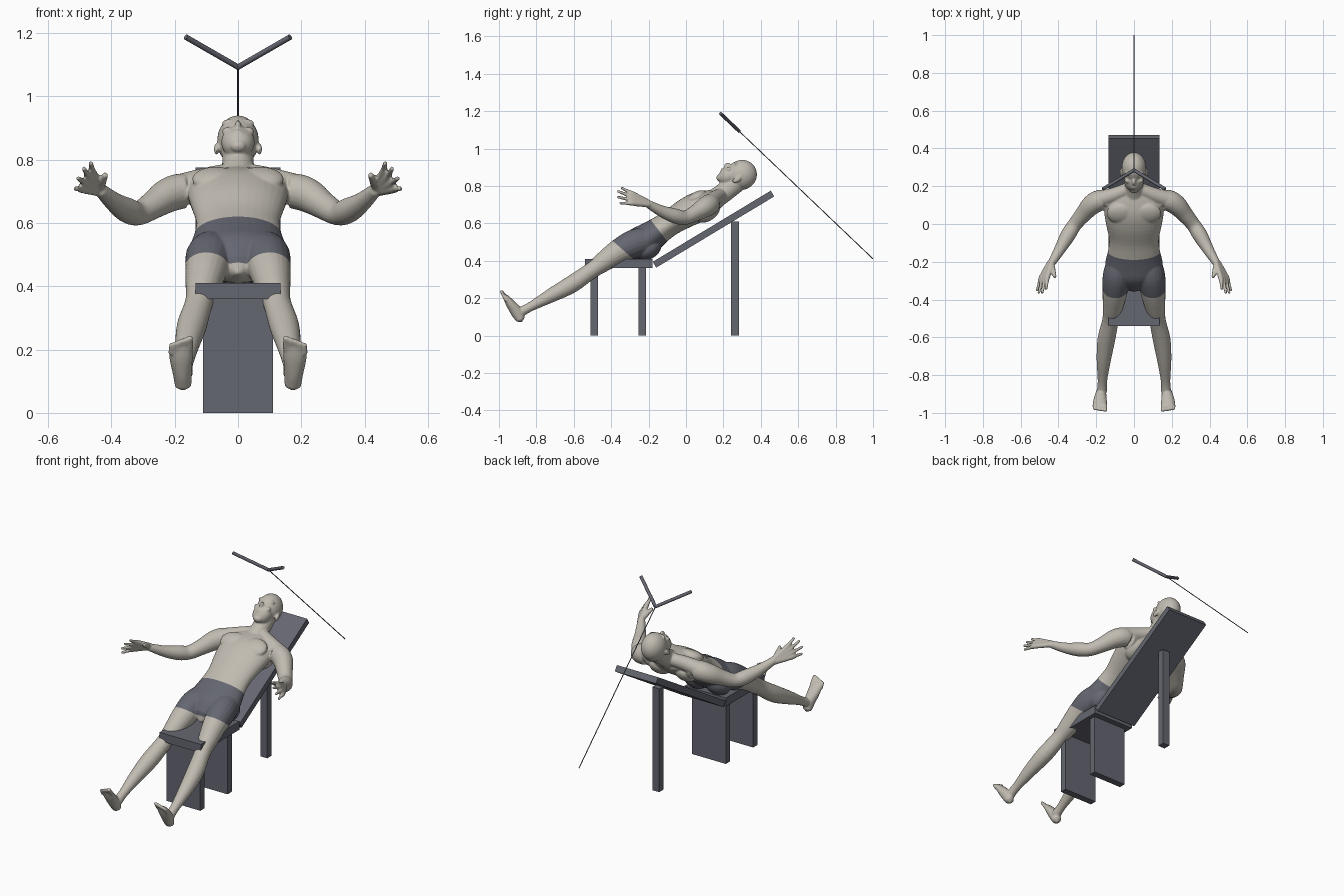
import bpy
import bmesh
from math import sin, cos, pi, atan2
from mathutils import Vector, Matrix

cube = bpy.data.objects.get("Cube")
if cube:
    bpy.data.objects.remove(cube)


def material(name, color):
    m = bpy.data.materials.new(name)
    m.use_nodes = True
    m.diffuse_color = (*color, 1)
    m.node_tree.nodes["Principled BSDF"].inputs["Base Color"].default_value = (*color, 1)
    return m


SKIN = material("pale skin", (0.53, 0.50, 0.44))
SLATE = material("slate grey", (0.13, 0.135, 0.165))


def add_object(name, bm, *mats):
    bmesh.ops.recalc_face_normals(bm, faces=bm.faces)
    me = bpy.data.meshes.new(name)
    bm.to_mesh(me)
    bm.free()
    ob = bpy.data.objects.new(name, me)
    bpy.context.collection.objects.link(ob)
    for m in mats:
        me.materials.append(m)
    return ob


def box(name, center, size, tilt=0.0):
    bm = bmesh.new()
    mat = (Matrix.Translation(center) @ Matrix.Rotation(tilt, 4, 'X')
           @ Matrix.Diagonal((*size, 1)))
    bmesh.ops.create_cube(bm, size=1, matrix=mat)
    return add_object(name, bm, SLATE)


def rod(name, a, b, radius):
    a, b = Vector(a), Vector(b)
    bm = bmesh.new()
    rot = (b - a).to_track_quat('Z', 'Y').to_matrix().to_4x4()
    bmesh.ops.create_cone(bm, cap_ends=True, segments=12, radius1=radius, radius2=radius,
                          depth=(b - a).length, matrix=Matrix.Translation((a + b) / 2) @ rot)
    for f in bm.faces:
        f.smooth = len(f.verts) == 4
    for e in bm.edges:
        e.smooth = all(len(f.verts) == 4 for f in e.link_faces)
    return add_object(name, bm, SLATE)


# Bench: flat seat, sloping back, two panel legs and one rear post
box("seat", (0, -0.36, 0.385), (0.27, 0.36, 0.05))
box("front_panel_leg", (0, -0.49, 0.18), (0.22, 0.04, 0.36))
box("middle_panel_leg", (0, -0.235, 0.18), (0.22, 0.04, 0.36))
box("rear_post", (0, 0.262, 0.305), (0.045, 0.042, 0.61))
box("backrest", (0, 0.147, 0.569), (0.27, 0.737, 0.036), atan2(0.38, 0.63))

# Pull handle with its cable
APEX = (0, 0.285, 1.092)
for side, s in (("left", 1), ("right", -1)):
    rod("handle_" + side, APEX, (s * 0.165, 0.185, 1.187), 0.009)
rod("cable", APEX, (0, 1.0, 0.41), 0.0025)

# The figure is gathered in one mesh, then fused into a single skin
body = bmesh.new()


def catmull(p, t):
    a, b, c, d = p
    return [0.5 * (2 * j + (k - i) * t + (2 * i - 5 * j + 4 * k - l) * t * t
                   + (3 * j - i - 3 * k + l) * t ** 3) for i, j, k, l in zip(a, b, c, d)]


def limb(stations, s=1, steps=4, seg=20):
    """Smooth tube through stations (x, y, z, half width, half depth)."""
    st = [(s * p[0], *p[1:4], p[-1]) for p in stations]
    ext = [st[0]] + st + [st[-1]]
    path = [catmull(ext[i:i + 4], k / steps) for i in range(len(st) - 1) for k in range(steps)]
    path.append(st[-1])
    pos = [Vector(p[:3]) for p in path]
    n = len(pos)
    rings = []
    for i, p in enumerate(path):
        t = (pos[min(i + 1, n - 1)] - pos[max(i - 1, 0)]).normalized()
        side = (Vector((1, 0, 0)) - t * t.x).normalized()
        up = t.cross(side)
        rings.append([body.verts.new(pos[i] + side * cos(a) * p[3] + up * sin(a) * p[4])
                      for a in (2 * pi * k / seg for k in range(seg))])
    for r, q in zip(rings, rings[1:]):
        for k in range(seg):
            body.faces.new((r[k], r[k - 1], q[k - 1], q[k]))
    for ring, i, j in ((rings[0], 0, 1), (rings[-1], -1, -2)):
        out = (pos[i] - pos[j]).normalized()
        tip = body.verts.new(pos[i] + out * min(path[i][3:]) * 0.7)
        for k in range(seg):
            body.faces.new((ring[k], ring[k - 1], tip))


def blob(center, radii, tilt=0.0):
    mat = (Matrix.Translation(center) @ Matrix.Rotation(tilt, 4, 'X')
           @ Matrix.Diagonal((*radii, 1)))
    bmesh.ops.create_uvsphere(body, u_segments=24, v_segments=14, radius=1, matrix=mat)


HEAD = Vector((0, 0.285, 0.85))
LEAN = -1.07


def head_blob(x, face, up, rx, rf, ru):
    """Ellipsoid placed by distance toward the face and toward the crown."""
    blob(HEAD + Matrix.Rotation(LEAN, 3, 'X') @ Vector((x, -face, up)), (rx, rf, ru), LEAN)


# Torso and neck
limb([(0, -0.33, 0.455, 0.06, 0.05), (0, -0.27, 0.485, 0.138, 0.082),
      (0, -0.21, 0.515, 0.152, 0.085), (0, -0.14, 0.565, 0.137, 0.073),
      (0, -0.08, 0.605, 0.132, 0.069), (0, 0.0, 0.655, 0.148, 0.078),
      (0, 0.07, 0.69, 0.158, 0.08), (0, 0.13, 0.715, 0.15, 0.066),
      (0, 0.175, 0.735, 0.1, 0.048)], seg=32)
limb([(0, 0.12, 0.71, 0.075, 0.055), (0, 0.19, 0.755, 0.053, 0.053),
      (0, 0.27, 0.82, 0.05, 0.055)])

# Head, jaw and face
head_blob(0, 0.002, 0.015, 0.066, 0.08, 0.083)
head_blob(0, 0.03, -0.045, 0.053, 0.05, 0.062)
head_blob(0, 0.043, -0.095, 0.026, 0.02, 0.018)
head_blob(0, 0.078, -0.028, 0.01, 0.02, 0.02)
head_blob(0, 0.071, -0.062, 0.02, 0.012, 0.01)
for s in (1, -1):
    head_blob(s * 0.026, 0.066, 0.016, 0.026, 0.013, 0.008)
    head_blob(s * 0.033, 0.06, -0.03, 0.018, 0.015, 0.014)
    head_blob(s * 0.068, -0.008, -0.02, 0.008, 0.015, 0.025)

for s in (1, -1):
    # Chest, shoulder blade and buttock
    blob((s * 0.07, 0.055, 0.738), (0.075, 0.06, 0.03), 0.5)
    blob((s * 0.085, 0.12, 0.655), (0.06, 0.07, 0.04), 0.6)
    blob((s * 0.07, -0.2, 0.465), (0.07, 0.075, 0.055), 0.6)
    # Trapezius and arm
    limb([(0.02, 0.19, 0.755, 0.035), (0.10, 0.155, 0.735, 0.04), (0.18, 0.13, 0.71, 0.045)], s)
    limb([(0.12, 0.125, 0.70, 0.05), (0.18, 0.125, 0.70, 0.056), (0.225, 0.10, 0.685, 0.054),
          (0.27, 0.05, 0.655, 0.044), (0.315, -0.005, 0.63, 0.038), (0.35, -0.06, 0.64, 0.04),
          (0.39, -0.13, 0.665, 0.031), (0.435, -0.205, 0.705, 0.021)], s)
    # Hand: four fingers fanned from the wrist, and the thumb
    for i, (x, y, z) in enumerate([(0.465, -0.345, 0.79), (0.487, -0.366, 0.772),
                                   (0.505, -0.366, 0.741), (0.513, -0.352, 0.708)]):
        knuckle = Vector((0.459 + 0.011 * i, -0.285, 0.758 - 0.017 * i))
        mid = knuckle.lerp(Vector((x, y, z)), 0.45)
        limb([(0.432 + 0.004 * i, -0.2, 0.713 - 0.005 * i, 0.014), (*knuckle, 0.0135),
              (*mid, 0.0095), (x, y, z, 0.0075)], s, seg=12)
    limb([(0.435, -0.215, 0.715, 0.015), (0.428, -0.25, 0.735, 0.014),
          (0.418, -0.282, 0.752, 0.009)], s, seg=12)
    # Leg
    limb([(0.078, -0.21, 0.51, 0.07), (0.09, -0.28, 0.49, 0.076), (0.101, -0.36, 0.45, 0.066),
          (0.112, -0.44, 0.395, 0.054), (0.124, -0.51, 0.345, 0.044),
          (0.146, -0.61, 0.275, 0.047), (0.16, -0.72, 0.215, 0.038),
          (0.167, -0.83, 0.155, 0.025), (0.17, -0.885, 0.125, 0.027)], s)
    # Foot and toes
    limb([(0.173, -0.885, 0.085, 0.026, 0.024), (0.176, -0.905, 0.125, 0.03, 0.032),
          (0.18, -0.942, 0.175, 0.037, 0.024), (0.18, -0.966, 0.21, 0.036, 0.014)], s)
    for i in range(5):
        x = 0.152 + 0.0145 * i
        limb([(x, -0.96, 0.2 - 0.003 * i, 0.011), (x, -0.988 + 0.002 * i, 0.238 - 0.005 * i,
              0.0098 - 0.0006 * i)], s, seg=12)

figure = add_object("figure", body, SKIN, SLATE)
mod = figure.modifiers.new("fuse", 'REMESH')
mod.mode = 'VOXEL'
mod.voxel_size = 0.0048
mod = figure.modifiers.new("soften", 'SMOOTH')
mod.factor = 0.5
mod.iterations = 4
graph = bpy.context.evaluated_depsgraph_get()
fused = bpy.data.meshes.new_from_object(figure.evaluated_get(graph))
figure.modifiers.clear()
figure.data = fused

# Shorts: cut the skin at waist and hem, and colour the faces between
WAIST = (Vector((0, -0.19, 0.62)), Vector((0, 0.79, 0.61)))
HEM = (Vector((0, -0.385, 0.5)), Vector((0, 0.66, 0.75)))
bm = bmesh.new()
bm.from_mesh(fused)
for co, no in (WAIST, HEM):
    faces = [f for f in bm.faces
             if abs(f.calc_center_median().x) < 0.22 and abs((f.calc_center_median() - co).dot(no)) < 0.02]
    geom = {g for f in faces for g in (*f.verts, *f.edges, f)}
    bmesh.ops.bisect_plane(bm, geom=list(geom), plane_co=co, plane_no=no)
for f in bm.faces:
    c = f.calc_center_median()
    f.smooth = True
    below_waist = (c - WAIST[0]).dot(WAIST[1]) < 0
    above_hem = (c - HEM[0]).dot(HEM[1]) > 0
    f.material_index = int(abs(c.x) < 0.22 and below_waist and above_hem)
bm.to_mesh(fused)
bm.free()
if not fused.materials:
    fused.materials.append(SKIN)
    fused.materials.append(SLATE)
